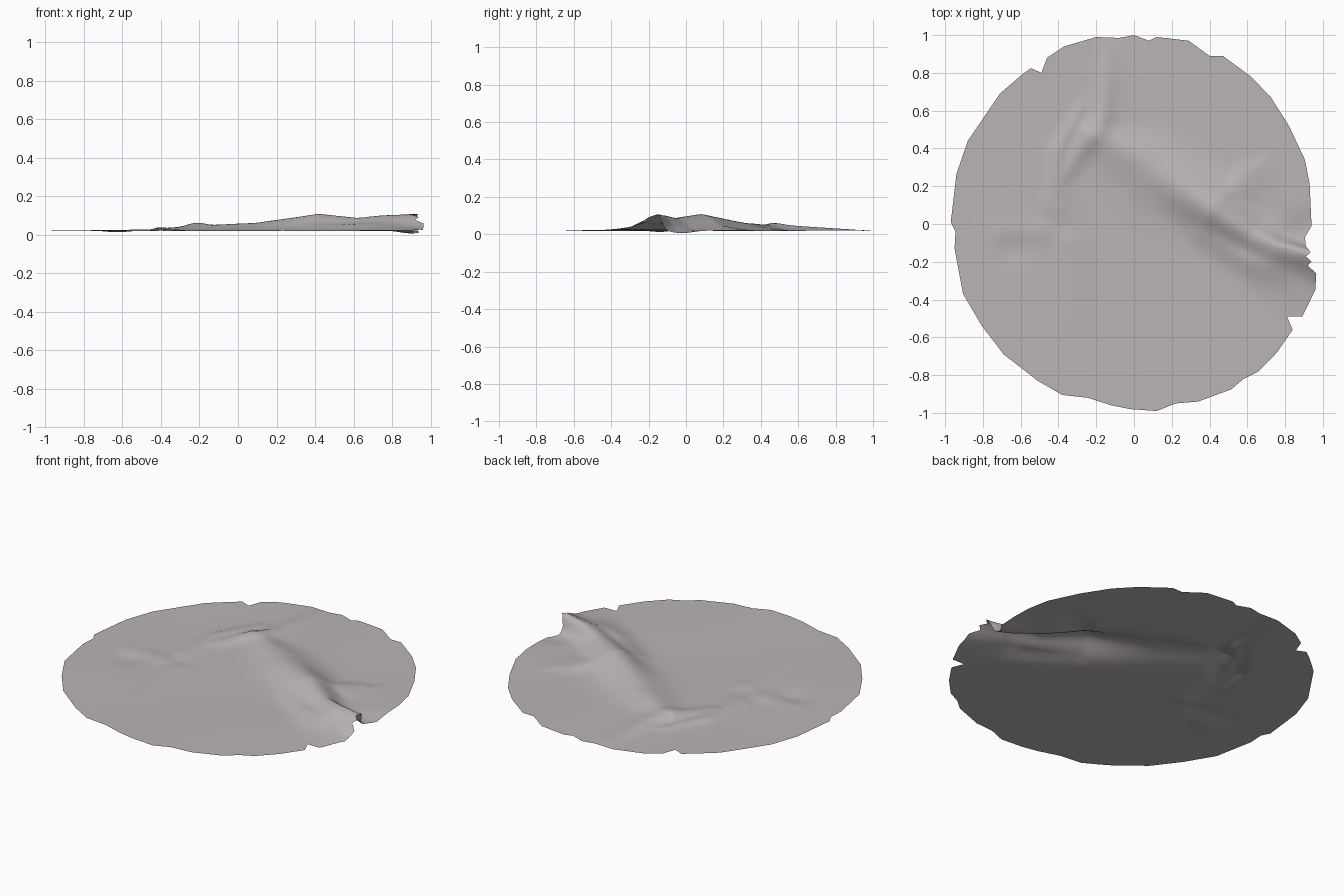
import bpy, bmesh, math

# ragged outline of the cloth, clockwise from the back
OUTLINE = [(0, 1), (.08, .97), (.12, .99), (.29, .97), (.40, .89), (.47, .89), (.62, .78),
           (.725, .67), (.82, .52), (.905, .34), (.93, .21), (.94, -.01), (.905, -.07),
           (.91, -.13), (.935, -.18), (.91, -.2), (.94, -.225), (.92, -.24), (.965, -.275),
           (.96, -.35), (.89, -.49), (.81, -.49), (.84, -.56), (.757, -.68), (.66, -.78),
           (.58, -.82), (.515, -.875), (.34, -.94), (.22, -.95), (.12, -.99), (-.02, -.98),
           (-.12, -.96), (-.245, -.92), (-.38, -.905), (-.51, -.83), (-.69, -.69),
           (-.805, -.54), (-.905, -.37), (-.95, -.13), (-.945, -.04), (-.97, .01),
           (-.94, .265), (-.88, .44), (-.71, .69), (-.594, .79), (-.546, .825), (-.49, .80),
           (-.46, .88), (-.37, .94), (-.2, .99), (-.08, .985)]

# folds: points of (x, y, height, left-side width, right-side width)
FOLDS = [
    [(-.17, .46, .026, .07, .10), (.1, .30, .04, .13, .14), (.42, .08, .088, .13, .12),
     (.62, -.06, .066, .08, .09), (.76, -.13, .08, .055, .10), (.97, -.19, .09, .03, .09)],
    [(.42, .08, .05, .09, .12), (.60, .27, .012, .06, .12)],
    [(-.14, .92, .006, .05, .04), (-.17, .58, .030, .07, .05), (-.38, .25, .018, .05, .06)],
    [(-.28, .62, .010, .05, .03), (-.41, .38, .022, .07, .04), (-.42, .10, .012, .08, .06)],
    [(.36, -.06, .010, .05, .06), (.60, -.20, .028, .05, .07), (.88, -.34, .012, .06, .10)],
    [(-.70, -.06, .008, .07, .06), (-.50, -.04, .010, .06, .07)],
    [(-.34, -.1, .010, .06, .06), (-.30, -.5, .004, .08, .06)],
]


def fold_height(x, y, pts):
    """Largest bell-shaped bump raised along a polyline."""
    best = 0
    for a, b in zip(pts, pts[1:]):
        dx, dy = b[0] - a[0], b[1] - a[1]
        t = ((x - a[0]) * dx + (y - a[1]) * dy) / (dx * dx + dy * dy)
        t = max(0, min(1, t))
        h, wl, wr = (a[i] + (b[i] - a[i]) * t for i in (2, 3, 4))
        ex, ey = x - a[0] - dx * t, y - a[1] - dy * t
        w = wl if dx * ey - dy * ex > 0 else wr
        best = max(best, h * math.exp(-(ex * ex + ey * ey) / (w * w)))
    return best


def cloth_point(x, y):
    fold = [fold_height(x, y, f) for f in FOLDS]
    # shallow troughs beside the main folds
    dip = (.014 * math.exp(-((x - .9) ** 2 + (y + .02) ** 2) / .006)
           + .010 * math.exp(-((x + .63) ** 2 + (y + .12) ** 2) / .008))
    z = .02 + max(fold[0], fold[1]) + .8 * max(fold[2:]) - dip
    z += .002 * math.sin(5 * x + 2) * math.sin(4 * y)
    # the front-right fold leans towards the back
    lean = max(0, min(1, (x - .55) / .35)) * .35 * fold[0]
    return x, y + lean, z


# cloth: rings shrinking from the outline to the centre
rim = []
for i, (x, y) in enumerate(OUTLINE):
    u, v = OUTLINE[(i + 1) % len(OUTLINE)]
    n = max(1, round(math.hypot(u - x, v - y) / .03))
    rim += [(x + (u - x) * k / n, y + (v - y) * k / n) for k in range(n)]
RINGS = 44
bm = bmesh.new()
centre = bm.verts.new(cloth_point(0, 0))
rings = [[bm.verts.new(cloth_point(x * r / RINGS, y * r / RINGS)) for x, y in rim]
         for r in range(1, RINGS + 1)]
N = len(rim)
for i in range(N):
    j = (i + 1) % N
    bm.faces.new((centre, rings[0][j], rings[0][i]))
    for p, q in zip(rings, rings[1:]):
        bm.faces.new((p[i], p[j], q[j], q[i]))
for f in bm.faces:
    f.smooth = True
mesh = bpy.data.meshes.new("cloth_sheet")
bm.to_mesh(mesh)
bm.free()
cloth = bpy.data.objects.new("cloth_sheet", mesh)
bpy.context.collection.objects.link(cloth)

mat = bpy.data.materials.new("warm grey cloth")
mat.diffuse_color = (.50, .455, .465, 1)
mesh.materials.append(mat)
